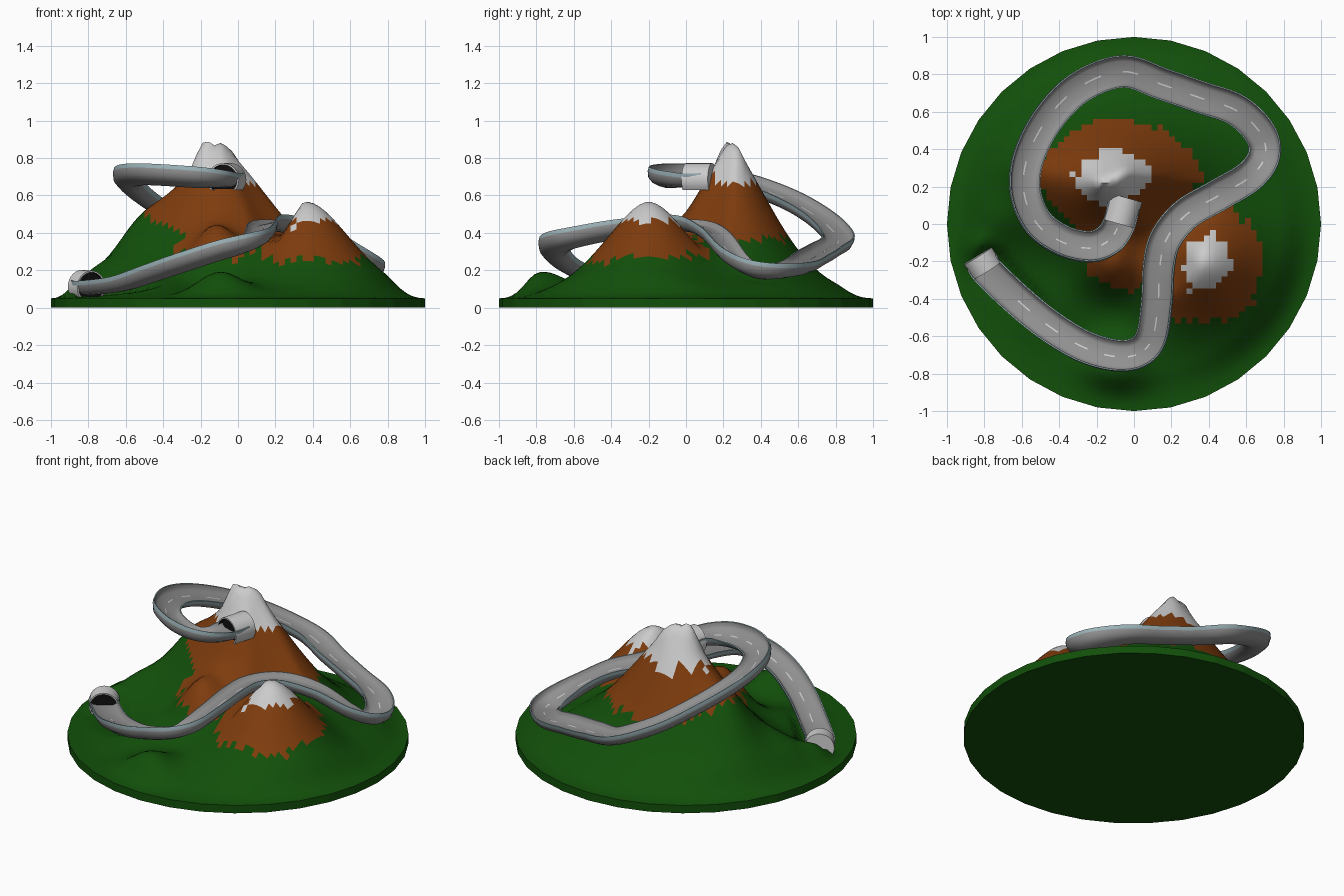
import bpy, bmesh, math
from mathutils import Vector, noise

if "Cube" in bpy.data.objects:
    bpy.data.objects.remove(bpy.data.objects["Cube"])


def material(name, *rgb):
    m = bpy.data.materials.new(name)
    m.diffuse_color = (*rgb, 1)
    m.use_nodes = True
    m.node_tree.nodes["Principled BSDF"].inputs["Base Color"].default_value = m.diffuse_color
    return m


GRASS = material("grass", 0.006, 0.08, 0.003)
EARTH = material("earth", 0.21, 0.045, 0.004)
SNOW = material("snow", 0.72, 0.72, 0.72)
ASPHALT = material("asphalt", 0.28, 0.28, 0.28)
RIM = material("rim", 0.33, 0.45, 0.48)
PAINT = material("paint", 0.8, 0.8, 0.8)
CONCRETE = material("concrete", 0.55, 0.55, 0.55)
DARK = material("dark", 0.005, 0.005, 0.005)


def finish(name, bm, mats, angle=40):
    bmesh.ops.recalc_face_normals(bm, faces=bm.faces)
    me = bpy.data.meshes.new(name)
    bm.to_mesh(me)
    bm.free()
    for m in mats:
        me.materials.append(m)
    ob = bpy.data.objects.new(name, me)
    bpy.context.collection.objects.link(ob)
    bpy.ops.object.select_all(action='DESELECT')
    ob.select_set(True)
    bpy.context.view_layer.objects.active = ob
    bpy.ops.object.shade_smooth_by_angle(angle=math.radians(angle))
    return ob


def spline(pts, steps):
    """Catmull-Rom curve through the points."""
    p = [Vector(q) for q in pts]
    p = [2 * p[0] - p[1]] + p + [2 * p[-1] - p[-2]]
    out = []
    for a, b, c, d in zip(p, p[1:], p[2:], p[3:]):
        for i in range(steps):
            t = i / steps
            out.append(0.5 * (2 * b + (c - a) * t + (2 * a - 5 * b + 4 * c - d) * t * t
                              + (3 * b - a - 3 * c + d) * t ** 3))
    return out + [p[-2]]


def sweep(bm, path, prof, slots, rolls=None, closed=True, cap=False):
    """Carry a (side, up) profile along the path, rolled where banked."""
    rings = []
    for i, q in enumerate(path):
        t = (path[min(i + 1, len(path) - 1)] - path[max(i - 1, 0)]).normalized()
        side = t.cross(Vector((0, 0, 1))).normalized()
        up = side.cross(t)
        r = rolls[i] if rolls else 0
        side, up = side * math.cos(r) + up * math.sin(r), up * math.cos(r) - side * math.sin(r)
        rings.append([bm.verts.new(q + side * x + up * z) for x, z in prof])
    n = len(prof)
    for a, b in zip(rings, rings[1:]):
        for k in range(n if closed else n - 1):
            f = bm.faces.new((a[k], a[(k + 1) % n], b[(k + 1) % n], b[k]))
            f.material_index = slots[k]
    if cap:
        for ring in (rings[0], rings[-1]):
            bm.faces.new(ring).material_index = slots[0]
    return rings


# Route of the road (x, y, z, bank) from the upper tunnel to the lower one
ROUTE = [(-.055, .10, .685, 0), (-.08, 0, .685, 0), (-.13, -.085, .685, -.2), (-.23, -.13, .69, -.38),
         (-.38, -.1, .70, -.42), (-.52, 0, .705, -.42), (-.59, .17, .69, -.38), (-.57, .36, .645, -.3),
         (-.46, .57, .56, -.22), (-.29, .735, .455, -.1), (-.06, .815, .355, .02), (.15, .745, .30, .12),
         (.35, .675, .26, .15), (.55, .605, .22, .08), (.68, .48, .195, -.08), (.70, .36, .205, -.2),
         (.62, .25, .27, -.2), (.45, .15, .385, -.12), (.28, .05, .44, -.12), (.175, -.08, .45, -.18),
         (.14, -.22, .435, -.25), (.13, -.42, .405, -.32), (.1, -.61, .365, -.36), (.025, -.695, .335, -.36),
         (-.1, -.71, .30, -.3), (-.27, -.66, .245, -.22), (-.45, -.55, .185, -.12),
         (-.62, -.41, .13, -.03), (-.785, -.25, .11, 0), (-.815, -.195, .115, 0)]
track = spline(ROUTE, 8)
road = [q.xyz for q in track]
rolls = [q.w for q in track]

# Gutter-shaped road: flat lane, sloping sides, thin rims, rounded belly
half = [(.055, .002), (.072, .014), (.08, .034), (.087, .034), (.085, .01), (.068, -.022), (.038, -.038)]
prof = half + [(0, -.042)] + [(-x, z) for x, z in reversed(half)]
slots = [1 if k in (2, 3, 10, 11) else 0 for k in range(len(prof))]
bm = bmesh.new()
sweep(bm, road, prof, slots, rolls, cap=True)
finish("road", bm, [ASPHALT, RIM])

# Painted centre dashes
bm = bmesh.new()
for i in range(10, len(road) - 14, 7):
    sweep(bm, road[i:i + 4], [(.004, .004), (-.004, .004)], [0], rolls[i:i + 4], closed=False)
finish("lane_dashes", bm, [PAINT])


# Tunnel tubes: concrete shell, dark lining and dark end wall
def tunnel(name, mouth, end):
    arc = [math.radians(-40 + 260 * i / 20) for i in range(21)]
    outer = [(.088 * math.cos(a), .088 * math.sin(a)) for a in arc]
    inner = [(.079 * math.cos(a), .079 * math.sin(a)) for a in reversed(arc)]
    bm = bmesh.new()
    a, b = Vector(mouth), Vector(end)
    front, back = sweep(bm, [a, b], outer + inner, [0] * 21 + [1] * 20 + [0])
    for k in range(20):
        bm.faces.new((front[k], front[k + 1], front[40 - k], front[41 - k]))
    bm.faces.new(back[:21])
    sweep(bm, [a.lerp(b, .2), a.lerp(b, .23)], inner, [1] * 21, cap=True)
    finish(name, bm, [CONCRETE, DARK])


tunnel("upper_tunnel", (-.08, 0, .685), (-.04, .14, .685))
tunnel("lower_tunnel", (-.785, -.25, .11), (-.835, -.17, .115))


# Terrain height: two mountains plus foothills, cut down under the road
def mound(x, y, cx, cy, ax, ay, p):
    return math.exp(-(((x - cx) / ax) ** 2 + ((y - cy) / ay) ** 2 + .004) ** (p / 2))


HILLS = [(-.12, -.23, .15, .22), (-.53, .3, .16, .11), (-.88, -.14, .11, .09), (-.72, .03, .14, .06),
         (-.1, -.77, .17, .13), (-.4, -.42, .2, .05), (-.185, .215, .055, .095), (-.05, .25, .06, .065)]


def height(x, y):
    main = .80 * mound(x, y, -.1, .24, .47, .335, 1.6)
    second = .52 * mound(x, y, .37, -.2, .35, .34, 1.75)
    h = (main ** 3 + second ** 3) ** (1 / 3)
    h += sum(s * mound(x, y, cx, cy, r, r, 2) for cx, cy, r, s in HILLS)
    t = max(0, min(1, (1 - math.hypot(x, y)) / .2))
    h = .05 + h * t * t * (3 - 2 * t)
    for q in road[14:-9]:
        d = math.hypot(q.x - x, q.y - y)
        if d < .4:
            h = min(h, max(.05, q.z - .055 + max(0, d - .09) * 1.6))
    return h


# Fine square grid trimmed to a 32-sided disc
bm = bmesh.new()
bmesh.ops.create_grid(bm, x_segments=64, y_segments=64, size=1)
for i in range(32):
    a = (i + .5) * math.tau / 32
    n = Vector((math.cos(a), math.sin(a), 0))
    bmesh.ops.bisect_plane(bm, geom=bm.verts[:] + bm.edges[:] + bm.faces[:], dist=1e-5,
                           plane_co=n * math.cos(math.pi / 32), plane_no=n, clear_outer=True)
for v in bm.verts:
    v.co.z = height(v.co.x, v.co.y)

# Grass, earth and snow by altitude with ragged borders
for f in bm.faces:
    c = f.calc_center_median()
    if c.x > .14 and c.y < .14 and c.x - c.y > .3:
        earth, snow = .26, .455
    elif c.y < -.05 and -.34 < c.x < .1:
        earth, snow = .28, .68
    else:
        earth, snow = .37 + .6 * max(0, -c.x - .28), .66
    z = c.z + .06 * noise.noise(c * 22)
    f.material_index = 2 if z > snow else 1 if z > earth else 0

# Vertical skirt and flat underside
rim = [e for e in bm.edges if e.is_boundary]
for g in bmesh.ops.extrude_edge_only(bm, edges=rim)["geom"]:
    if isinstance(g, bmesh.types.BMVert):
        g.co.z = 0
bmesh.ops.edgeloop_fill(bm, edges=[e for e in bm.edges if e.is_boundary])
finish("landscape", bm, [GRASS, EARTH, SNOW], 65)
